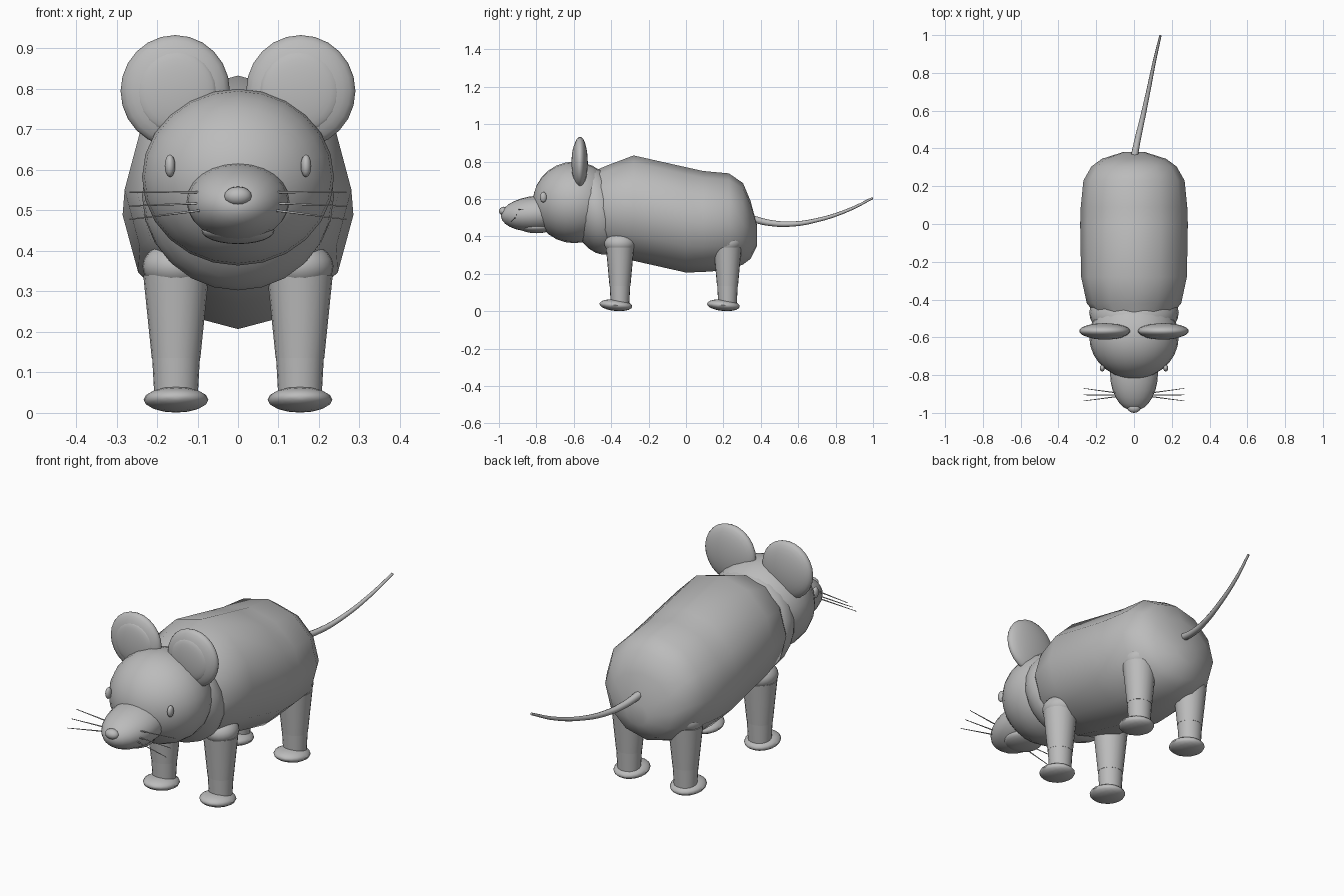
import bpy, bmesh, math
from mathutils import Matrix, Vector

if "Cube" in bpy.data.objects:
    bpy.data.objects.remove(bpy.data.objects["Cube"], do_unlink=True)

grey = bpy.data.materials.new("plain_grey")
grey.use_nodes = True
grey.diffuse_color = (0.5, 0.5, 0.5, 1)
grey.node_tree.nodes["Principled BSDF"].inputs["Base Color"].default_value = (0.5, 0.5, 0.5, 1)


def finish(name, bm):
    bmesh.ops.recalc_face_normals(bm, faces=bm.faces)
    mesh = bpy.data.meshes.new(name)
    bm.to_mesh(mesh)
    bm.free()
    mesh.materials.append(grey)
    obj = bpy.data.objects.new(name, mesh)
    bpy.context.collection.objects.link(obj)
    bpy.ops.object.select_all(action="DESELECT")
    bpy.context.view_layer.objects.active = obj
    obj.select_set(True)
    bpy.ops.object.shade_smooth_by_angle(angle=math.radians(50))
    return obj


def ellipsoid(name, center, radii, tilt=0, segments=24, rings=14):
    """Sphere with its poles along y, scaled, then tilted about x."""
    bm = bmesh.new()
    bmesh.ops.create_uvsphere(bm, u_segments=segments, v_segments=rings, radius=1)
    bm.transform(Matrix.Translation(center) @ Matrix.Rotation(math.radians(tilt), 4, "X")
                 @ Matrix.Diagonal((*radii, 1)) @ Matrix.Rotation(math.pi / 2, 4, "X"))
    return finish(name, bm)


def loft(name, rings, sides):
    """Skin a list of (center, half axis a, half axis b) rings and cap both ends."""
    bm = bmesh.new()
    loops = []
    for center, a, b in rings:
        steps = [math.tau * i / sides for i in range(sides)]
        loops.append([bm.verts.new(Vector(center) + Vector(a) * math.sin(t)
                                   + Vector(b) * math.cos(t)) for t in steps])
    for low, high in zip(loops, loops[1:]):
        for i in range(sides):
            j = (i + 1) % sides
            bm.faces.new((low[i], low[j], high[j], high[i]))
    bm.faces.new(loops[0])
    bm.faces.new(loops[-1])
    return finish(name, bm)


def tube(name, points, start, end):
    """Tapered curve through points, turned into a mesh."""
    curve = bpy.data.curves.new(name, "CURVE")
    curve.dimensions = "3D"
    curve.bevel_depth = 1
    curve.bevel_resolution = 2
    curve.use_fill_caps = True
    spline = curve.splines.new("BEZIER")
    spline.bezier_points.add(len(points) - 1)
    for i, (point, co) in enumerate(zip(spline.bezier_points, points)):
        point.co = co
        point.handle_left_type = point.handle_right_type = "AUTO"
        point.radius = start + (end - start) * i / (len(points) - 1)
    obj = bpy.data.objects.new(name, curve)
    bpy.context.collection.objects.link(obj)
    bpy.ops.object.select_all(action="DESELECT")
    bpy.context.view_layer.objects.active = obj
    obj.select_set(True)
    bpy.ops.object.convert(target="MESH")
    obj = bpy.context.view_layer.objects.active
    obj.data.materials.clear()
    obj.data.materials.append(grey)
    bpy.ops.object.shade_smooth_by_angle(angle=math.radians(50))


# Torso: y, bottom, top, half width
sections = [(-0.48, 0.36, 0.755, 0.20), (-0.42, 0.31, 0.78, 0.25),
            (-0.28, 0.27, 0.833, 0.28), (0.0, 0.207, 0.77, 0.285),
            (0.09, 0.21, 0.75, 0.282), (0.23, 0.22, 0.737, 0.268),
            (0.305, 0.25, 0.685, 0.225), (0.345, 0.28, 0.59, 0.17),
            (0.38, 0.35, 0.46, 0.06)]
loft("body", [((0, y, (lo + hi) / 2), (w, 0, 0), (0, 0, (hi - lo) / 2))
              for y, lo, hi, w in sections], 12)

# Neck, head and muzzle
ellipsoid("neck", (0, -0.47, 0.535), (0.237, 0.15, 0.237), 14)
ellipsoid("head", (0, -0.597, 0.582), (0.237, 0.222, 0.218))
ellipsoid("snout", (0, -0.79, 0.522), (0.127, 0.2, 0.096), 4)
ellipsoid("lower_jaw", (0, -0.8, 0.45), (0.09, 0.09, 0.033))
ellipsoid("nose", (0, -0.974, 0.535), (0.034, 0.026, 0.024), 0, 16, 10)

# Tail
tube("tail", [(0, 0.35, 0.495), (0.02, 0.45, 0.472), (0.045, 0.56, 0.466),
              (0.075, 0.7, 0.487), (0.11, 0.87, 0.542), (0.14, 0.998, 0.605)], 0.019, 0.006)

for side, s in (("left", 1), ("right", -1)):
    # Ears and eyes
    ellipsoid(side + "_ear", (s * 0.155, -0.567, 0.795), (0.135, 0.042, 0.138))
    ellipsoid(side + "_inner_ear", (s * 0.152, -0.59, 0.793), (0.1, 0.022, 0.103))
    ellipsoid(side + "_eye", (s * 0.168, -0.763, 0.61), (0.013, 0.018, 0.028), 0, 16, 10)

    # Whiskers: start y, start z, end y, end z
    whiskers = [(-0.895, 0.545, -0.87, 0.545), (-0.905, 0.518, -0.905, 0.511),
                (-0.913, 0.501, -0.937, 0.478)]
    for n, (y0, z0, y1, z1) in enumerate(whiskers):
        tube(f"{side}_whisker_{n + 1}", [(s * 0.085, y0, z0), (s * 0.268, y1, z1)], 0.003, 0.0015)

    # Legs
    for end, y in (("front", -0.353), ("back", 0.222)):
        leg = f"{end}_{side}_"
        x = s * 0.153
        ellipsoid(leg + "joint", (x, y, 0.362), (0.083, 0.084, 0.06),
                  0 if end == "front" else 14, 20, 12)
        for part, rings in (("upper_leg", [(0.34, 0.081, 0.075), (0.135, 0.06, 0.056)]),
                            ("lower_leg", [(0.137, 0.059, 0.055), (0.03, 0.053, 0.049)])):
            loft(leg + part, [((x, y, z), (a, 0, 0), (0, b, 0)) for z, a, b in rings], 20)
        ellipsoid(leg + "foot", (x, y - 0.022, 0.0325), (0.08, 0.088, 0.031), -5, 16, 10)
